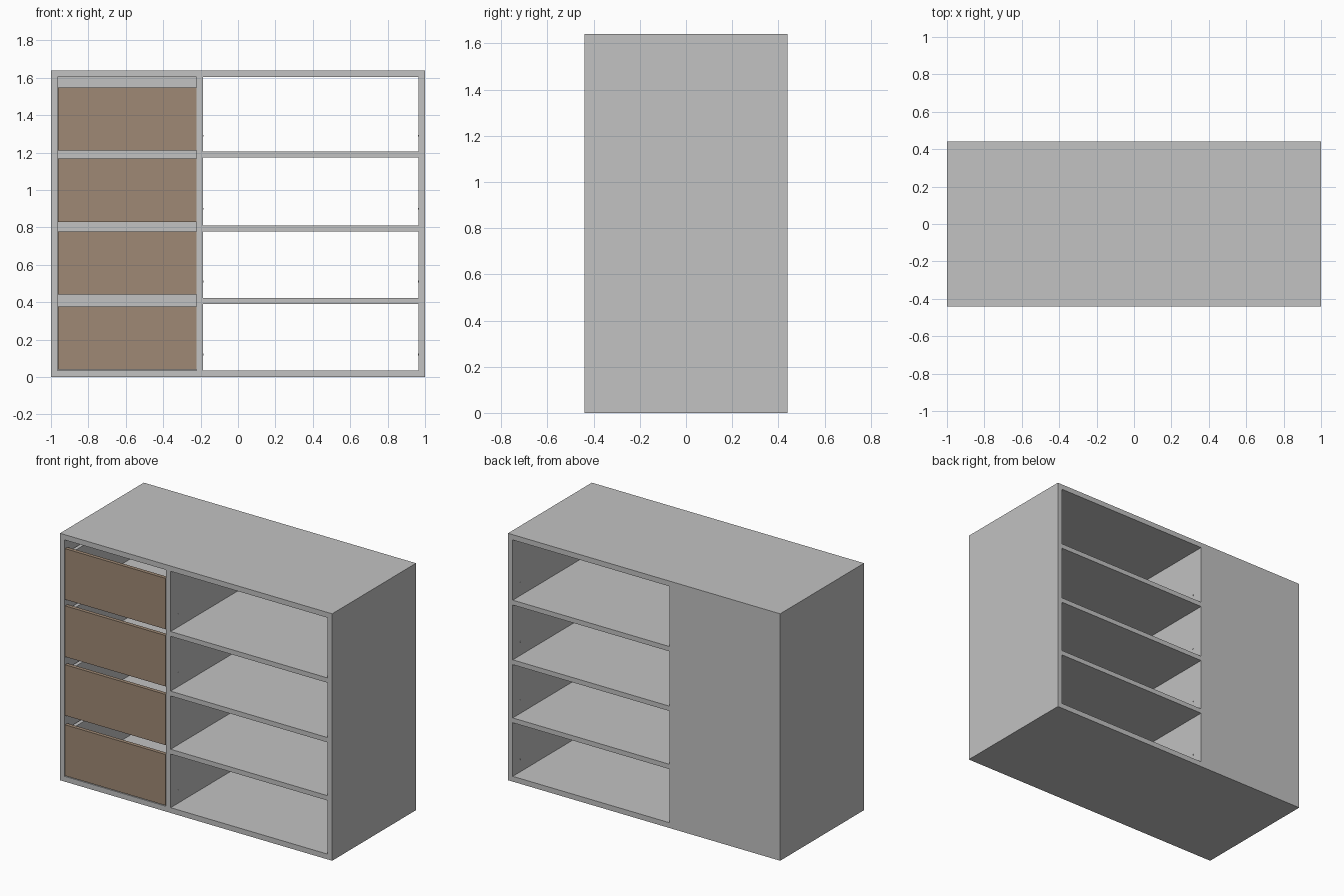
import bpy, bmesh, math
from mathutils import Matrix

if "Cube" in bpy.data.objects:
    bpy.data.objects.remove(bpy.data.objects["Cube"])


def material(name, rgb):
    m = bpy.data.materials.new(name)
    m.diffuse_color = (*rgb, 1)
    m.use_nodes = True
    m.node_tree.nodes["Principled BSDF"].inputs["Base Color"].default_value = m.diffuse_color
    return m


GREY = material("light grey board", (0.54, 0.54, 0.54))
BROWN = material("brown drawer front", (0.345, 0.25, 0.177))


def finish(name, bm, mat):
    mesh = bpy.data.meshes.new(name)
    bm.to_mesh(mesh)
    bm.free()
    mesh.materials.append(mat)
    bpy.context.collection.objects.link(bpy.data.objects.new(name, mesh))


def board(name, x, y, z, mat=GREY):
    """Box spanning the given (min, max) ranges."""
    bm = bmesh.new()
    bmesh.ops.create_cube(bm, size=1)
    for v in bm.verts:
        v.co = [r[0] if c < 0 else r[1] for c, r in zip(v.co, (x, y, z))]
    finish(name, bm, mat)


def pin(name, x, y, z):
    bm = bmesh.new()
    m = Matrix.Translation((x, y, z)) @ Matrix.Rotation(math.pi / 2, 4, 'Y')
    bmesh.ops.create_cone(bm, cap_ends=True, segments=10, radius1=0.005,
                          radius2=0.005, depth=0.004, matrix=m)
    finish(name, bm, GREY)


T, D, H = 0.035, 0.44, 1.64
Y = (-D, D)

# carcass
board("top_board", (-1, 1), Y, (H - T, H))
board("bottom_board", (-1, 1), Y, (0, T))
board("left_side", (-1, -1 + T), Y, (T, H - T))
board("right_side", (1 - T, 1), Y, (T, H - T))
board("divider", (-0.221, -0.187), Y, (T, H - T))
board("drawer_back_panel", (-1 + T, -0.221), (D - T, D), (T, H - T))

# open shelves on the right
for i, z in enumerate((0.391, 0.777, 1.173)):
    board(f"shelf_{i + 1}", (-0.187, 1 - T), Y, (z, z + 0.032))

# shelf pins above each shelf level
for i, z in enumerate((0.12, 0.51, 0.90, 1.29)):
    for x in (-0.187, 1 - T):
        for y in (-0.36, 0.36):
            pin(f"shelf_pin_{i + 1}", x, y, z)

# drawers: brown front with an open grey box behind
L, R = -0.963, -0.223
FB, BK, W = -D + 0.025, 0.38, 0.025
for i, (z0, z1) in enumerate(((0.04, 0.378), (0.44, 0.777), (0.83, 1.168), (1.21, 1.548))):
    n = f"drawer_{i + 1}"
    b, t = z0 + 0.02, z1 - 0.02
    l, r = L + 0.015, R - 0.015
    board(n + "_front", (L, R), (-D, FB), (z0, z1), BROWN)
    board(n + "_left", (l, l + W), (FB, BK), (b, t))
    board(n + "_right", (r - W, r), (FB, BK), (b, t))
    board(n + "_back", (l + W, r - W), (BK - W, BK), (b, t))
    board(n + "_bottom", (l + W, r - W), (FB, BK - W), (b, b + 0.02))
